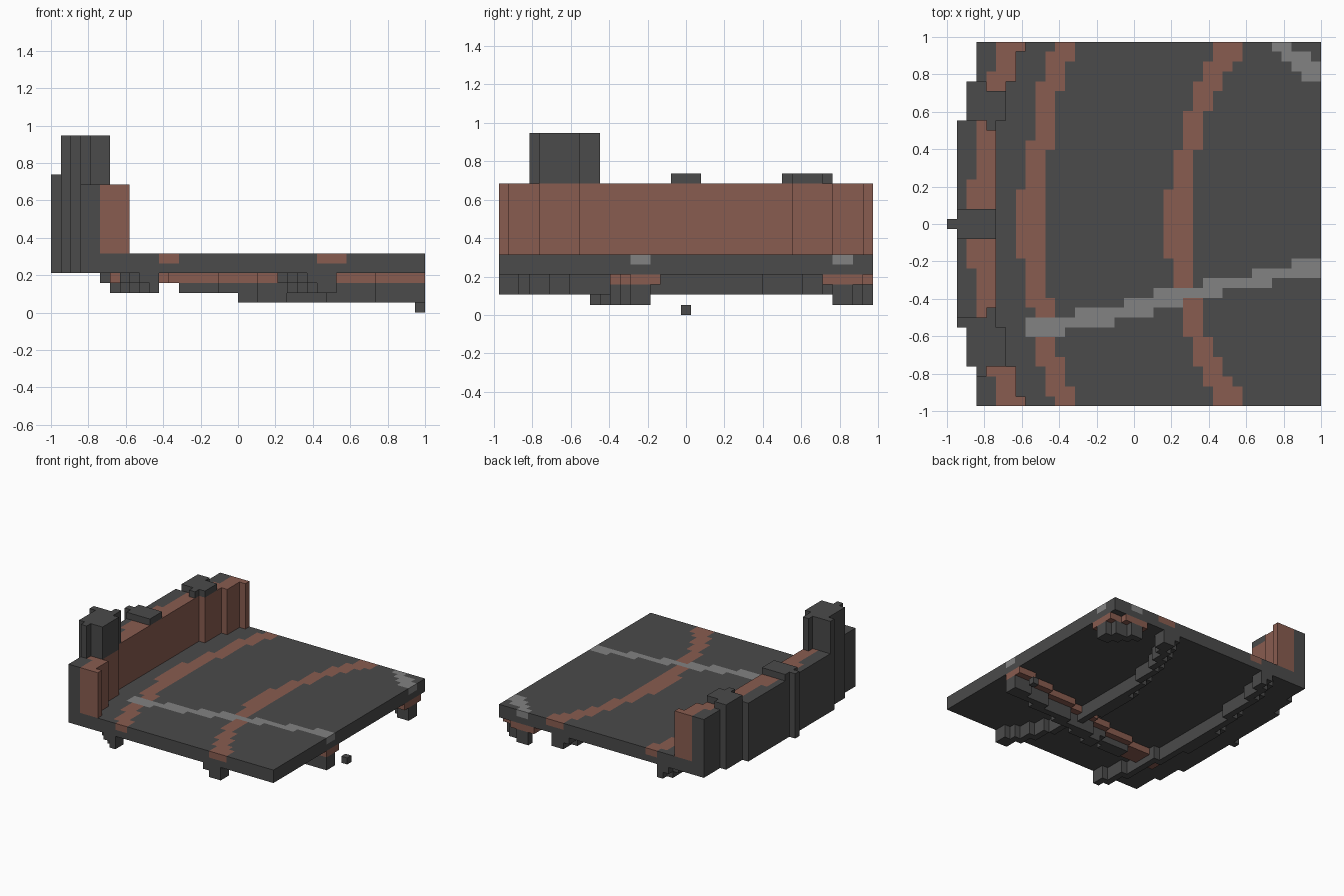
import bpy, bmesh
from mathutils import Vector
from math import radians

cube = bpy.data.objects.get("Cube")
if cube:
    bpy.data.objects.remove(cube, do_unlink=True)

U = 2 / 38                      # block size
NX, NY, MID = 38, 37, 18        # grid size and centre row
ORIGIN = Vector((-1, -NY * U / 2, 0))


def make_material(name, color):
    mat = bpy.data.materials.new(name)
    mat.use_nodes = True
    mat.diffuse_color = (*color, 1)
    mat.node_tree.nodes["Principled BSDF"].inputs["Base Color"].default_value = (*color, 1)
    return mat


DARK, BROWN, GREY = range(3)
MATERIALS = [make_material("dark_stone", (0.069, 0.069, 0.069)),
             make_material("red_brown", (0.25, 0.107, 0.08)),
             make_material("light_grey", (0.223, 0.223, 0.223))]

parts = {}                      # part name -> {cell: colour}
taken = set()                   # every filled cell


def fill(part, xs, ys, zs, color):
    """Fill a box of blocks, keeping blocks that already exist."""
    cells = parts.setdefault(part, {})
    for x in range(*xs):
        for y in range(*ys):
            for z in range(*zs):
                if (x, y, z) not in taken:
                    taken.add((x, y, z))
                    cells[x, y, z] = color


def steps(start, value, limits):
    """Staircase: one step up for each limit reached."""
    return start + sum(value >= t for t in limits)


# Outlines, symmetric about the middle row
def back_edge(d):
    return steps(1, d, (11, 15))


def wall_front(d):
    return steps(5, d, (11, 15, 18))


def wall_core(d):
    return 2 + (d >= 5) + (d >= 11) + (d >= 16)


def rear_band(d):
    return steps(7, d, (4, 9, 15, 18)), steps(10, d, (8, 14, 17))


def front_band(d):
    return steps(22, d, (4, 8, 12, 15, 17)), steps(25, d, (8, 12, 14, 16, 17))


def streak(x):
    return steps(7, x, (12, 17, 21, 24, 28, 33)), steps(9, x, (13, 18, 21, 26, 31, 35))


CORNER = {36: (33, 35), 35: (34, 37), 34: (35, 38), 33: (36, 38)}   # row -> run

# Painted top layer of the slab: streak, corner patch, bands
for x in range(8, NX):
    fill("slab", (x, x + 1), streak(x), (5, 6), GREY)
for y, run in CORNER.items():
    fill("slab", run, (y - 1 + 1, y + 1), (5, 6), GREY)

for y in range(NY):
    d = abs(y - MID)
    row = (y, y + 1)
    for band in (rear_band, front_band):
        fill("slab", band(d), row, (5, 6), BROWN)
    fill("slab", (back_edge(d), NX), row, (4, 6), DARK)

    # Upright wall: dark shell behind, brown face in front
    fill("wall", (back_edge(d), wall_core(d)), row, (6, 13), DARK)
    fill("wall", (wall_core(d), wall_front(d)), row, (6, 13), BROWN)

    # Hanging ribs below both bands
    for name, band, shift in (("rear_rib", rear_band, 2), ("front_rib", front_band, 1)):
        a, b = band(d)
        fill(name, (a - shift, b - shift), row, (3, 4), DARK)
        fill(name, (a - shift + 1, b - shift), row, (2, 3), DARK)

# Middle post and its back fin
fill("middle_post", (1, 5), (MID - 1, MID + 2), (13, 14), DARK)
fill("middle_post", (0, 1), (MID, MID + 1), (4, 14), DARK)

# Tall tower at one side
for xs, ys in (((2, 6), (4, 8)), ((1, 5), (8, 9)), ((4, 5), (9, 10)), ((3, 4), (3, 4))):
    fill("tower", xs, ys, (13, 18), DARK)

# Low cap at the other side
for xs, ys in (((2, 6), (29, 32)), ((2, 4), (32, 33)), ((4, 5), (28, 29))):
    fill("low_cap", xs, ys, (13, 14), DARK)

# Root below the streak, thinner towards the bottom
for x in range(6, NX):
    a, b = streak(x)
    fill("streak_root", (x, x + 1), (a, b + 1), (3, 4), BROWN)
    if x >= 13:
        fill("streak_root", (x, x + 1), (a, b), (2, 3), DARK)
    if x >= 19:
        fill("streak_root", (x, x + 1), (a, b), (1, 2), DARK)

# Root below the corner patch
for y, (a, b) in CORNER.items():
    fill("corner_root", (a, b), (y, y + 1), (1, 3), DARK)
    fill("corner_root", (a - 1, min(b + 1, NX)), (y - 1, y + 1), (3, 4), BROWN)

# Loose block
fill("loose_block", (37, 38), (MID, MID + 1), (0, 1), DARK)

# Outer faces of each part
AXES = [Vector(v) for v in ((1, 0, 0), (0, 1, 0), (0, 0, 1))]


def build(name, cells):
    bm = bmesh.new()
    for cell, color in cells.items():
        centre = Vector(cell) + Vector((0.5, 0.5, 0.5))
        for k in range(3):
            for sign in (1, -1):
                n = AXES[k] * sign
                if tuple(int(c + o) for c, o in zip(cell, n)) in taken:
                    continue
                s = AXES[(k + 1) % 3] / 2
                t = n.cross(s)
                mid = centre + n / 2
                corners = (mid - s - t, mid + s - t, mid + s + t, mid - s + t)
                face = bm.faces.new([bm.verts.new(ORIGIN + c * U) for c in corners])
                face.material_index = color
    bmesh.ops.remove_doubles(bm, verts=bm.verts, dist=U / 100)
    bmesh.ops.dissolve_limit(bm, angle_limit=radians(1), verts=bm.verts,
                             edges=bm.edges, delimit={'MATERIAL'})
    mesh = bpy.data.meshes.new(name)
    bm.to_mesh(mesh)
    bm.free()
    for mat in MATERIALS:
        mesh.materials.append(mat)
    bpy.context.collection.objects.link(bpy.data.objects.new(name, mesh))


for part, cells in parts.items():
    build(part, cells)
